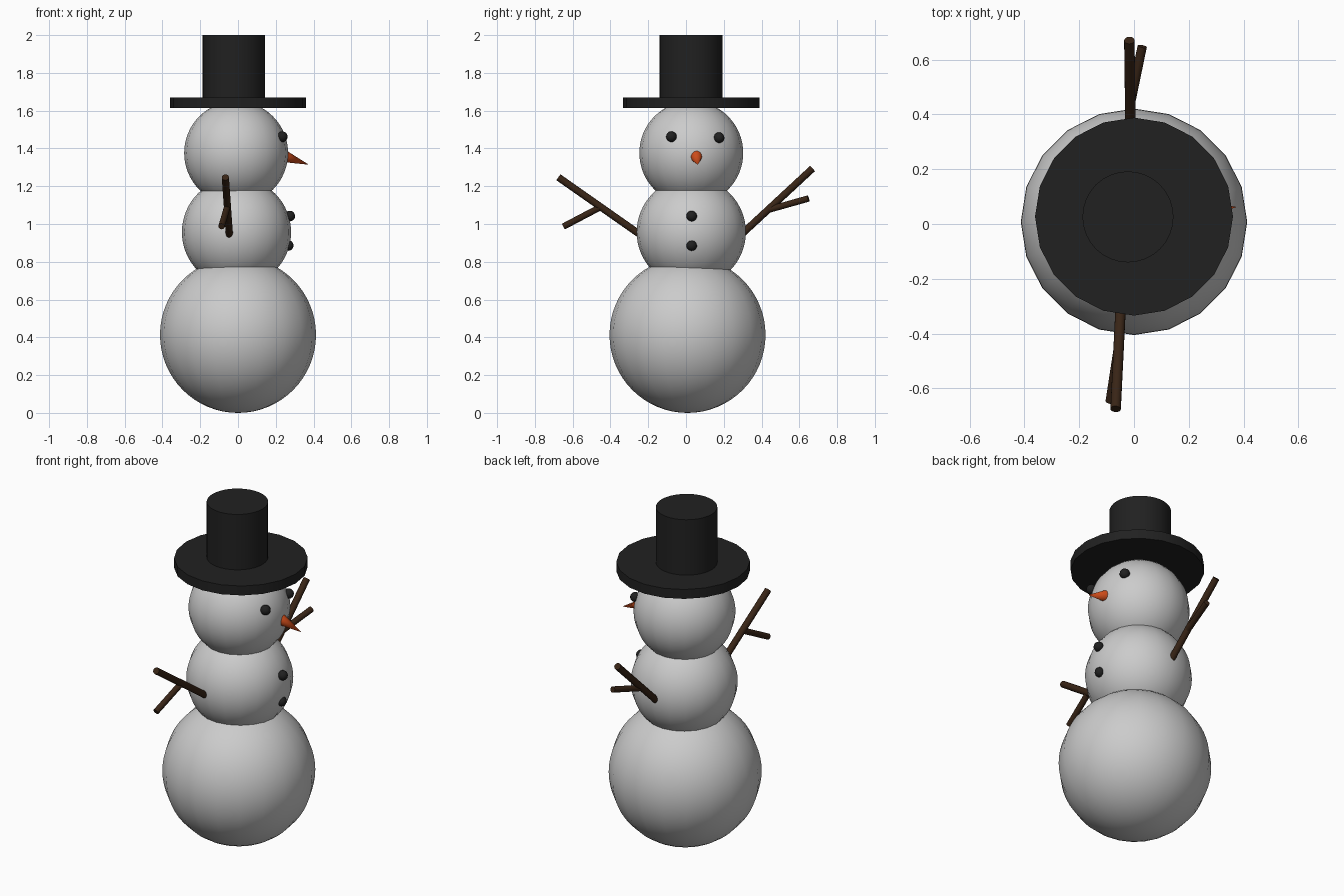
import bpy
from mathutils import Vector

if "Cube" in bpy.data.objects:
    bpy.data.objects.remove(bpy.data.objects["Cube"])


def material(name, rgb):
    m = bpy.data.materials.new(name)
    m.diffuse_color = (*rgb, 1)
    m.use_nodes = True
    m.node_tree.nodes["Principled BSDF"].inputs["Base Color"].default_value = m.diffuse_color
    return m


BLACK = material("black", (0.015, 0.015, 0.015))
WOOD = material("wood", (0.04, 0.018, 0.008))
ORANGE = material("orange", (0.6, 0.07, 0.01))


def finish(name, mat):
    ob = bpy.context.object
    ob.name = name
    if mat:
        ob.data.materials.append(mat)
    bpy.ops.object.shade_smooth_by_angle()
    return ob


def ball(name, loc, r, segs=20, rings=32, mat=None):
    bpy.ops.mesh.primitive_uv_sphere_add(segments=segs, ring_count=rings, radius=r, location=loc)
    return finish(name, mat)


def rod(name, a, b, r1, r2, mat, sides=20):
    """Cylinder or cone running from point a to point b."""
    a, b = Vector(a), Vector(b)
    d = b - a
    bpy.ops.mesh.primitive_cone_add(vertices=sides, radius1=r1, radius2=r2, depth=d.length,
                                    location=(a + b) / 2,
                                    rotation=d.to_track_quat('Z', 'Y').to_euler())
    return finish(name, mat)


# Snowballs
ball("body_bottom", (0, 0.008, 0.413), 0.413)
ball("body_middle", (-0.008, 0.028, 0.957), 0.289)
ball("head", (-0.01, 0.028, 1.376), 0.275)

# Hat
rod("hat_brim", (0, 0.027, 1.614), (0, 0.027, 1.67), 0.361, 0.361, BLACK)
rod("hat_crown", (-0.022, 0.026, 1.64), (-0.022, 0.026, 2.0), 0.166, 0.166, BLACK, 32)

# Face and buttons, looking toward +x
for i, (x, y, z) in enumerate([(0.235, -0.077, 1.462), (0.212, 0.175, 1.457)]):
    ball(f"eye_{i + 1}", (x, y, z), 0.028, 16, 10, BLACK)
for i, (x, z) in enumerate([(0.274, 1.042), (0.266, 0.886)]):
    ball(f"button_{i + 1}", (x, 0.03, z), 0.028, 16, 10, BLACK)
rod("nose", (0.23, 0.053, 1.364), (0.375, 0.062, 1.314), 0.036, 0, ORANGE)

# Stick arms, each a branch with a forked twig
arms = {
    "near": [(-0.045, -0.23, 0.935), (-0.067, -0.675, 1.247),
             (-0.057, -0.452, 1.09), (-0.087, -0.648, 0.987)],
    "far": [(-0.012, 0.285, 0.937), (-0.017, 0.67, 1.294),
            (-0.014, 0.435, 1.075), (0.03, 0.648, 1.135)],
}
for side, (base, tip, fork, twig) in arms.items():
    rod(f"arm_{side}", base, tip, 0.019, 0.019, WOOD, 16)
    rod(f"twig_{side}", fork, twig, 0.017, 0.017, WOOD, 16)
